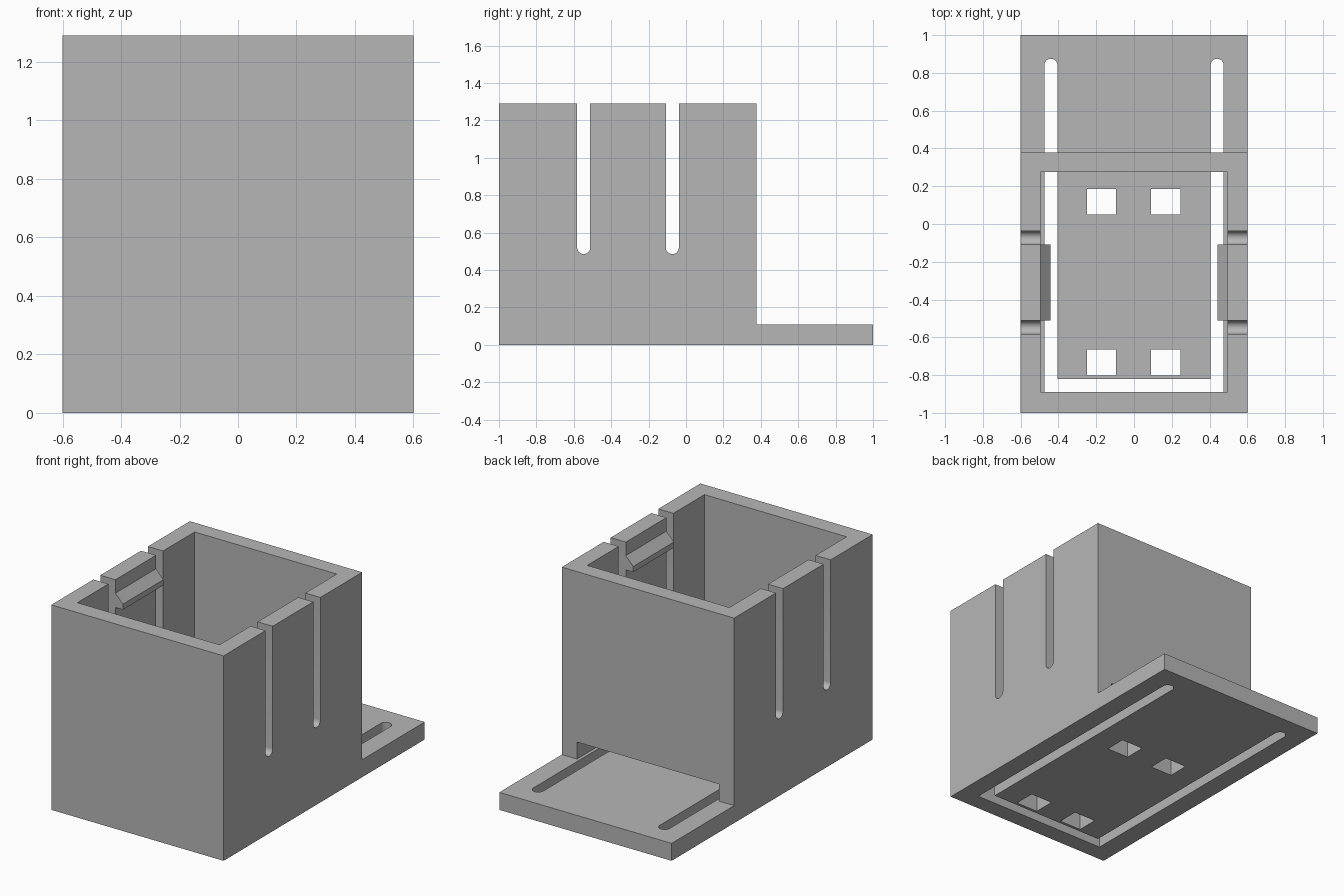
import bpy, bmesh
from math import pi, cos, sin
from mathutils import Vector

cube = bpy.data.objects.get("Cube")
if cube:
    bpy.data.objects.remove(cube, do_unlink=True)

grey = bpy.data.materials.new("plain grey")
grey.use_nodes = True
COLOR = (0.47, 0.47, 0.47, 1)
grey.diffuse_color = COLOR
grey.node_tree.nodes["Principled BSDF"].inputs["Base Color"].default_value = COLOR


def prism(name, profile, axis, lo, hi):
    """Extrude a 2D profile along an axis: 'x' takes (y, z), 'y' takes (x, z), 'z' takes (x, y)."""
    place = {"x": lambda a, b: (lo, a, b),
             "y": lambda a, b: (a, lo, b),
             "z": lambda a, b: (a, b, lo)}[axis]
    direction = Vector([(hi - lo) * (axis == c) for c in "xyz"])
    bm = bmesh.new()
    face = bm.faces.new([bm.verts.new(place(a, b)) for a, b in profile])
    ext = bmesh.ops.extrude_face_region(bm, geom=[face])
    moved = [g for g in ext["geom"] if isinstance(g, bmesh.types.BMVert)]
    bmesh.ops.translate(bm, verts=moved, vec=direction)
    bmesh.ops.recalc_face_normals(bm, faces=bm.faces)
    mesh = bpy.data.meshes.new(name)
    bm.to_mesh(mesh)
    bm.free()
    mesh.materials.append(grey)
    obj = bpy.data.objects.new(name, mesh)
    bpy.context.collection.objects.link(obj)
    return obj


def rect(a0, a1, b0, b1):
    return [(a0, b0), (a1, b0), (a1, b1), (a0, b1)]


def half_circle(ca, cb, r, start, steps=12):
    return [(ca + r * cos(start + pi * i / steps), cb + r * sin(start + pi * i / steps))
            for i in range(steps + 1)]


def cut(target, cutter):
    mod = target.modifiers.new("cut", "BOOLEAN")
    mod.operation = "DIFFERENCE"
    mod.solver = "EXACT"
    mod.object = cutter
    bpy.context.view_layer.update()
    graph = bpy.context.evaluated_depsgraph_get()
    result = bpy.data.meshes.new_from_object(target.evaluated_get(graph))
    target.modifiers.clear()
    target.data = result
    bpy.data.objects.remove(cutter, do_unlink=True)


BASE, TOP = 0.11, 1.29
WALL_BACK, INNER = 0.378, 0.495

# Solid body: tall box with a flat plate running out behind it
housing = prism("housing", [(-1, 0), (1, 0), (1, BASE), (WALL_BACK, BASE),
                            (WALL_BACK, TOP), (-1, TOP)], "x", -0.6, 0.6)

# Open cavity and low doorway through the back wall
cut(housing, prism("cavity", rect(-INNER, INNER, -0.89, 0.275), "z", BASE, 1.5))
cut(housing, prism("doorway", rect(-INNER, INNER, BASE, 0.217), "y", 0.1, 0.6))

# U-shaped slot around the floor panel, with rounded rear ends
u_slot = [(-0.475, -0.889), (0.475, -0.889)]
u_slot += half_circle(0.44, 0.84, 0.035, 0)
u_slot += [(0.405, -0.82), (-0.405, -0.82)]
u_slot += half_circle(-0.44, 0.84, 0.035, 0)
cut(housing, prism("u_slot", u_slot, "z", -0.1, 0.16))

# Four square windows in the floor
for x in (-0.172, 0.168):
    for y in (-0.733, 0.117):
        cut(housing, prism("window", rect(x - 0.077, x + 0.077, y - 0.068, y + 0.068),
                           "z", -0.1, 0.16))

# Tall round-bottomed slots that free a spring tab in each side wall
for y in (-0.547, -0.073):
    slot = half_circle(y, 0.52, 0.035, pi) + [(y + 0.035, 1.5), (y - 0.035, 1.5)]
    cut(housing, prism("side_slot", slot, "x", -0.8, 0.8))

# Snap hook on the inside of each spring tab
for name, s in (("left_hook", 1), ("right_hook", -1)):
    prism(name, [(s * INNER, 1.205), (s * 0.443, 1.15), (s * 0.443, 1.115),
                 (s * INNER, 1.115)], "y", -0.512, -0.108)

# Smooth only the rounded slot ends
bpy.ops.object.select_all(action="DESELECT")
housing.select_set(True)
bpy.context.view_layer.objects.active = housing
bpy.ops.object.shade_smooth_by_angle(angle=pi / 6)
